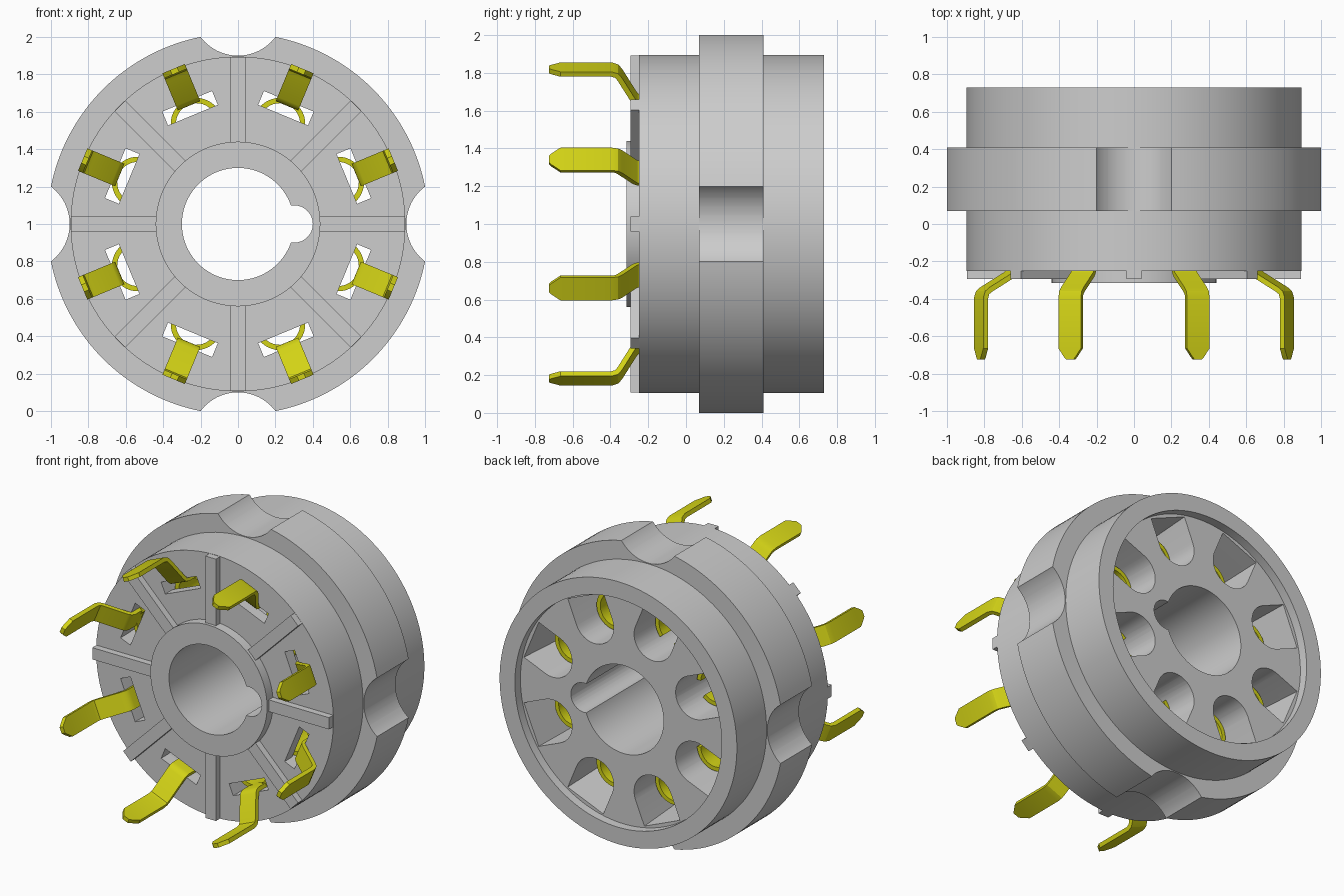
import bpy, bmesh, math
from mathutils import Vector

if "Cube" in bpy.data.objects:
    bpy.data.objects.remove(bpy.data.objects["Cube"])


def material(name, rgb):
    m = bpy.data.materials.new(name)
    m.use_nodes = True
    m.diffuse_color = (*rgb, 1)
    m.node_tree.nodes["Principled BSDF"].inputs["Base Color"].default_value = (*rgb, 1)
    return m


GREY = material("grey_plastic", (0.61, 0.61, 0.61))
YELLOW = material("yellow_metal", (0.65, 0.65, 0.008))


def place(r, t, y, a):
    """Radius, sideways offset, depth and spoke angle to a world point."""
    c, s = math.cos(a), math.sin(a)
    return Vector((r * c - t * s, y, 1 + r * s + t * c))


def finish(bm, name, mat):
    bmesh.ops.recalc_face_normals(bm, faces=bm.faces)
    me = bpy.data.meshes.new(name)
    bm.to_mesh(me)
    bm.free()
    me.materials.append(mat)
    ob = bpy.data.objects.new(name, me)
    bpy.context.collection.objects.link(ob)
    return ob


def activate(ob):
    bpy.ops.object.select_all(action='DESELECT')
    ob.select_set(True)
    bpy.context.view_layer.objects.active = ob


def smooth(ob):
    activate(ob)
    bpy.ops.object.shade_smooth_by_angle(angle=math.radians(30))


def prism(bm, front, back, y0, y1, a):
    """Closed solid between two (r, t) outlines at depths y0 and y1."""
    f = [bm.verts.new(place(r, t, y0, a)) for r, t in front]
    b = [bm.verts.new(place(r, t, y1, a)) for r, t in back]
    n = len(f)
    bm.faces.new(f)
    bm.faces.new(b[::-1])
    for i in range(n):
        bm.faces.new((f[i], b[i], b[(i + 1) % n], f[(i + 1) % n]))


def sheet(bm, rows):
    """Open surface through rows of points."""
    vs = [[bm.verts.new(p) for p in row] for row in rows]
    for u, v in zip(vs, vs[1:]):
        for i in range(len(u) - 1):
            bm.faces.new((u[i], u[i + 1], v[i + 1], v[i]))


def arc(cr, rad, a0, a1, n):
    return [(cr + rad * math.cos(a0 + (a1 - a0) * i / n),
             rad * math.sin(a0 + (a1 - a0) * i / n)) for i in range(n + 1)]


def rect(r0, r1, w):
    return [(r0, -w), (r1, -w), (r1, w), (r0, w)]


def cut(ob, bm):
    tool = finish(bm, "cutter", GREY)
    tool.hide_render = True
    mod = ob.modifiers.new("cut", 'BOOLEAN')
    mod.operation, mod.solver, mod.object = 'DIFFERENCE', 'EXACT', tool
    activate(ob)
    bpy.ops.object.modifier_apply(modifier=mod.name)
    bpy.data.objects.remove(tool)


SPOKES = [math.radians(22.5 + 45 * k) for k in range(8)]

# Turned body: hub ring, barrel, flange and recessed back
profile = [(.3, -.315), (.44, -.315), (.44, -.25), (.895, -.25), (.895, .07), (1.02, .07),
           (1.02, .41), (.895, .41), (.895, .73), (.78, .73), (.78, .67), (.3, .67)]
bm = bmesh.new()
N = 128
rings = [[bm.verts.new(place(r, 0, y, math.tau * i / N)) for r, y in profile] for i in range(N)]
for i in range(N):
    u, v = rings[i], rings[(i + 1) % N]
    for j in range(len(profile)):
        k = (j + 1) % len(profile)
        bm.faces.new((u[j], u[k], v[k], v[j]))
body = finish(bm, "socket_body", GREY)

# Keyway, flange scallops and tapered contact sockets open to the back
bm = bmesh.new()
key = arc(.3, .1, 0, math.tau, 32)[:-1]
prism(bm, key, key, -.5, 1, 0)
scallop = arc(1.15, .25, 0, math.tau, 64)[:-1]
for q in range(4):
    prism(bm, scallop, scallop, -.02, .5, q * math.pi / 2)
for a in SPOKES:
    inner = arc(.58, .145, math.pi / 2, math.pi * 1.5, 20)
    prism(bm, inner + [(.71, -.145), (.71, .145)], inner + [(.757, -.145), (.757, .145)],
          -.17, .7, a)
cut(body, bm)

# Narrow slots through the front wall
bm = bmesh.new()
for a in SPOKES:
    prism(bm, rect(.63, .71, .144), rect(.63, .71, .144), -.4, -.1, a)
cut(body, bm)
smooth(body)

# Raised ribs on the front face
for k in range(8):
    bm = bmesh.new()
    prism(bm, rect(.43, .893, .04), rect(.43, .893, .04), -.295, -.24, k * math.pi / 4)
    finish(bm, f"front_rib_{k + 1}", GREY)

# Bent contact legs (radius, depth, half width) with a curled sleeve in each socket
leg = [(.698, -.13, .065), (.698, -.235, .065), (.704, -.255, .065), (.718, -.27, .065),
       (.855, -.35, .065), (.876, -.367, .065), (.885, -.395, .065),
       (.885, -.665, .065), (.885, -.712, .032), (.885, -.725, .02)]
for k, a in enumerate(SPOKES):
    bm = bmesh.new()
    sheet(bm, [[place(r, -w, y, a), place(r, w, y, a)] for r, y, w in leg])
    curl = arc(.58, .124, -math.radians(155), math.radians(155), 30)
    sheet(bm, [[place(r, t, y, a) for r, t in curl] for y in (-.165, .45)])
    pin = finish(bm, f"contact_pin_{k + 1}", YELLOW)
    mod = pin.modifiers.new("thickness", 'SOLIDIFY')
    mod.thickness, mod.offset = .028, 0
    activate(pin)
    bpy.ops.object.modifier_apply(modifier=mod.name)
    smooth(pin)
